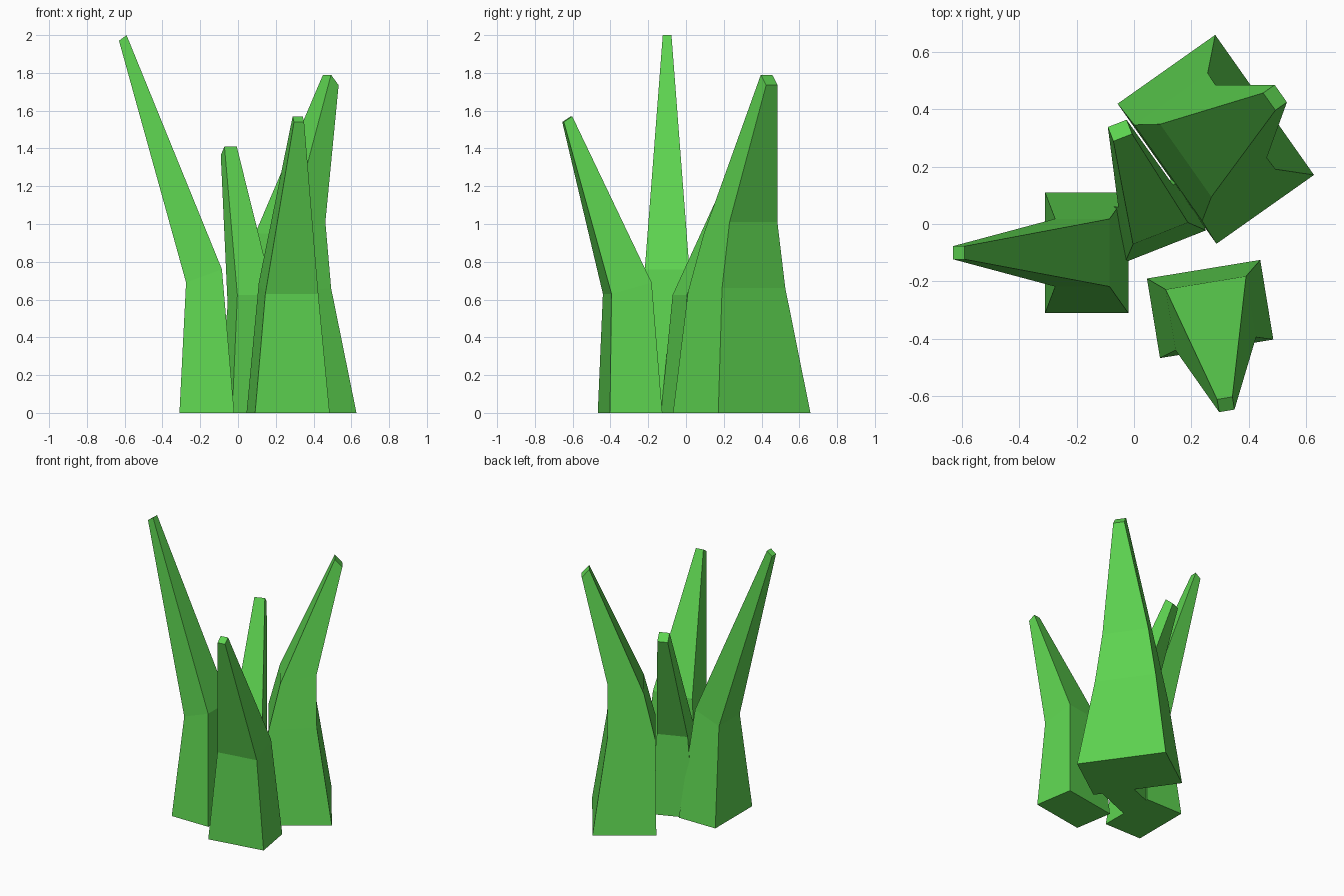
import bpy, bmesh
from math import radians, cos, sin

if "Cube" in bpy.data.objects:
    bpy.data.objects.remove(bpy.data.objects["Cube"])

green = bpy.data.materials.new("grass_green")
green.diffuse_color = (0.11, 0.65, 0.08, 1)
green.use_nodes = True
green.node_tree.nodes["Principled BSDF"].inputs["Base Color"].default_value = green.diffuse_color


def blade(name, origin, lean, rings):
    """Four-sided tapered blade leaning towards the angle 'lean'.
    Each ring: inner distance, inner z, outer distance, outer z, half width."""
    ux, uy = cos(radians(lean)), sin(radians(lean))

    def point(d, w, z):
        return (origin[0] + d * ux - w * uy, origin[1] + d * uy + w * ux, z)

    bm = bmesh.new()
    loops = []
    for di, zi, do, zo, w in rings:
        corners = ((di, -w, zi), (do, -w, zo), (do, w, zo), (di, w, zi))
        loops.append([bm.verts.new(point(*c)) for c in corners])
    for low, high in zip(loops, loops[1:]):
        for i in range(4):
            j = (i + 1) % 4
            bm.faces.new((low[i], low[j], high[j], high[i]))
    bm.faces.new(loops[0][::-1])
    bm.faces.new(loops[-1])
    bmesh.ops.recalc_face_normals(bm, faces=bm.faces)
    mesh = bpy.data.meshes.new(name)
    bm.to_mesh(mesh)
    bm.free()
    mesh.materials.append(green)
    bpy.context.collection.objects.link(bpy.data.objects.new(name, mesh))


# Tall blade leaning left
blade("left_blade", (0, -0.1), 180,
      [(0.02, 0, 0.31, 0, 0.21), (0.085, 0.76, 0.275, 0.69, 0.118),
       (0.59, 2.0, 0.63, 1.97, 0.023)])
# Blade leaning forward
blade("front_blade", (0.2425, -0.1575), -80.7,
      [(0, 0, 0.281, 0, 0.2), (0.048, 0.69, 0.263, 0.63, 0.142),
       (0.455, 1.57, 0.5, 1.54, 0.027)])
# Wide blade leaning to the back right, with an extra bend
blade("back_right_blade", (0.115, 0.175), 35.2,
      [(0, 0, 0.416, 0, 0.2985), (0.005, 0.64, 0.318, 0.66, 0.205),
       (0.08, 0.95, 0.316, 1.01, 0.155), (0.436, 1.79, 0.485, 1.735, 0.037)])
# Short blade leaning back
blade("back_blade", (0.11, -0.0775), 111.5,
      [(0, 0, 0.21, 0, 0.151), (0.048, 0.625, 0.188, 0.57, 0.103),
       (0.407, 1.41, 0.46, 1.365, 0.035)])
